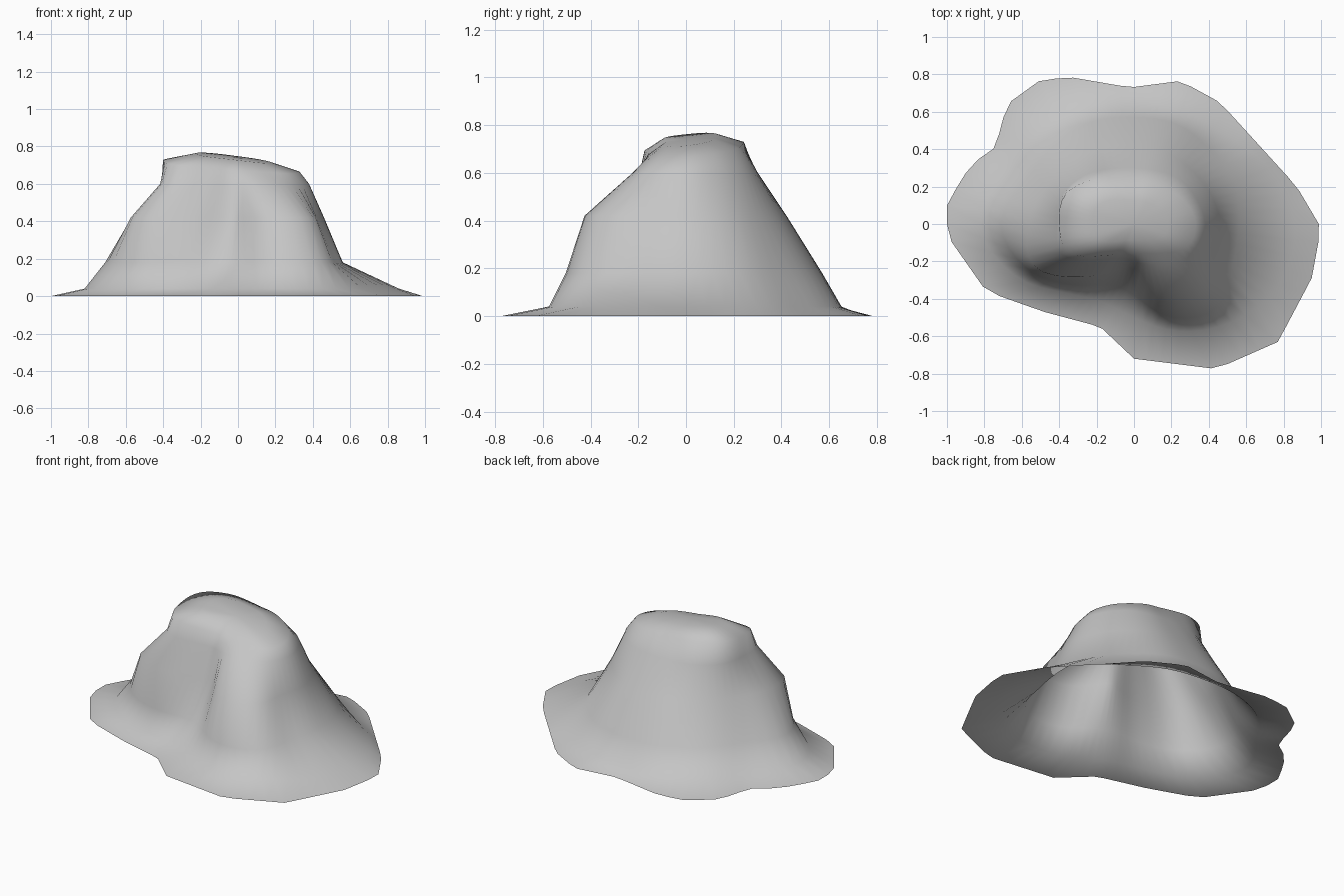
import bpy
import bmesh
import math

if "Cube" in bpy.data.objects:
    bpy.data.objects.remove(bpy.data.objects["Cube"], do_unlink=True)

SEGMENTS = 64

# Ground outline, counter-clockwise
OUTLINE = [
    (1, -.02), (.87, .2), (.46, .65), (.25, .765), (-.02, .73), (-.34, .785),
    (-.5, .77), (-.68, .64), (-.74, .41), (-.87, .32), (-1, .11), (-1, -.06),
    (-.79, -.36), (-.48, -.47), (-.18, -.55), (0, -.72), (.44, -.775),
    (.77, -.63), (.95, -.29),
]

# Contour radii in hundredths, evenly spaced around the hill from +x
FOOT = [86, 78, 68, 66, 65, 68, 72, 74, 82, 70, 52, 45, 50, 62, 74, 84]
LOWER = [56, 58, 57, 58, 57, 59, 60, 62, 71, 62, 46, 35, 38, 54, 63, 57]
LEDGE = [46, 44, 42, 42, 42, 44, 47, 51, 56, 58, 40, 27, 25, 45, 53, 46]
NECK = [38, 36, 34, 31, 30, 32, 37, 41, 41, 42, 27, 20, 20, 24, 30, 37]
RIM = [33, 30, 26, 24, 23, 26, 33, 40, 40, 38, 24, 17, 16, 17, 22, 31]


def outline_radius(angle):
    """Distance from the centre to the outline along one direction."""
    dx, dy = math.cos(angle), math.sin(angle)
    best = 0
    for (ax, ay), (bx, by) in zip(OUTLINE, OUTLINE[1:] + OUTLINE[:1]):
        ex, ey = bx - ax, by - ay
        cross = dx * ey - dy * ex
        if abs(cross) < 1e-9:
            continue
        distance = (ax * ey - ay * ex) / cross
        along = (ax * dy - ay * dx) / cross
        if distance > 0 and -1e-6 <= along <= 1 + 1e-6:
            best = max(best, distance)
    return best


def contour_radius(radii, angle):
    """Smooth periodic curve through the contour radii."""
    count = len(radii)
    place = angle / math.tau * count
    i = int(place)
    t = place - i
    a, b, c, d = (radii[(i + k) % count] / 100 for k in (-1, 0, 1, 2))
    return b + t / 2 * (c - a + t * (2 * a - 5 * b + 4 * c - d
                                     + t * (3 * (b - c) + d - a)))


def add_ring(bm, radius_at, height_at):
    ring = []
    for i in range(SEGMENTS):
        angle = math.tau * i / SEGMENTS
        radius = radius_at(angle)
        x, y = radius * math.cos(angle), radius * math.sin(angle)
        ring.append(bm.verts.new((x, y, height_at(x, y))))
    return ring


def level(height):
    return lambda x, y: height


def contour(radii, scale=1):
    return lambda angle: scale * contour_radius(radii, angle)


# Open-bottomed hill lofted from ground to summit
bm = bmesh.new()
rings = [
    add_ring(bm, outline_radius, level(0)),
    add_ring(bm, contour(FOOT), level(.04)),
    add_ring(bm, contour(LOWER), level(.18)),
    add_ring(bm, contour(LEDGE), level(.42)),
    add_ring(bm, contour(NECK), level(.6)),
    add_ring(bm, contour(RIM), lambda x, y: .69 - .08 * x + .1 * y),
    add_ring(bm, contour(RIM, .55), lambda x, y: .735 - .12 * x + .1 * y),
]
for low, high in zip(rings, rings[1:]):
    for i in range(SEGMENTS):
        j = (i + 1) % SEGMENTS
        bm.faces.new((low[i], low[j], high[j], high[i]))

# Summit cap
summit = bm.verts.new((0, 0, .74))
for i in range(SEGMENTS):
    bm.faces.new((rings[-1][i], rings[-1][(i + 1) % SEGMENTS], summit))
for face in bm.faces:
    face.smooth = True

mesh = bpy.data.meshes.new("rock_hill")
bm.to_mesh(mesh)
bm.free()
hill = bpy.data.objects.new("rock_hill", mesh)
bpy.context.collection.objects.link(hill)

# Plain grey stone
stone = bpy.data.materials.new("stone_grey")
stone.use_nodes = True
colour = (.56, .56, .56, 1)
stone.diffuse_color = colour
stone.node_tree.nodes["Principled BSDF"].inputs["Base Color"].default_value = colour
mesh.materials.append(stone)
